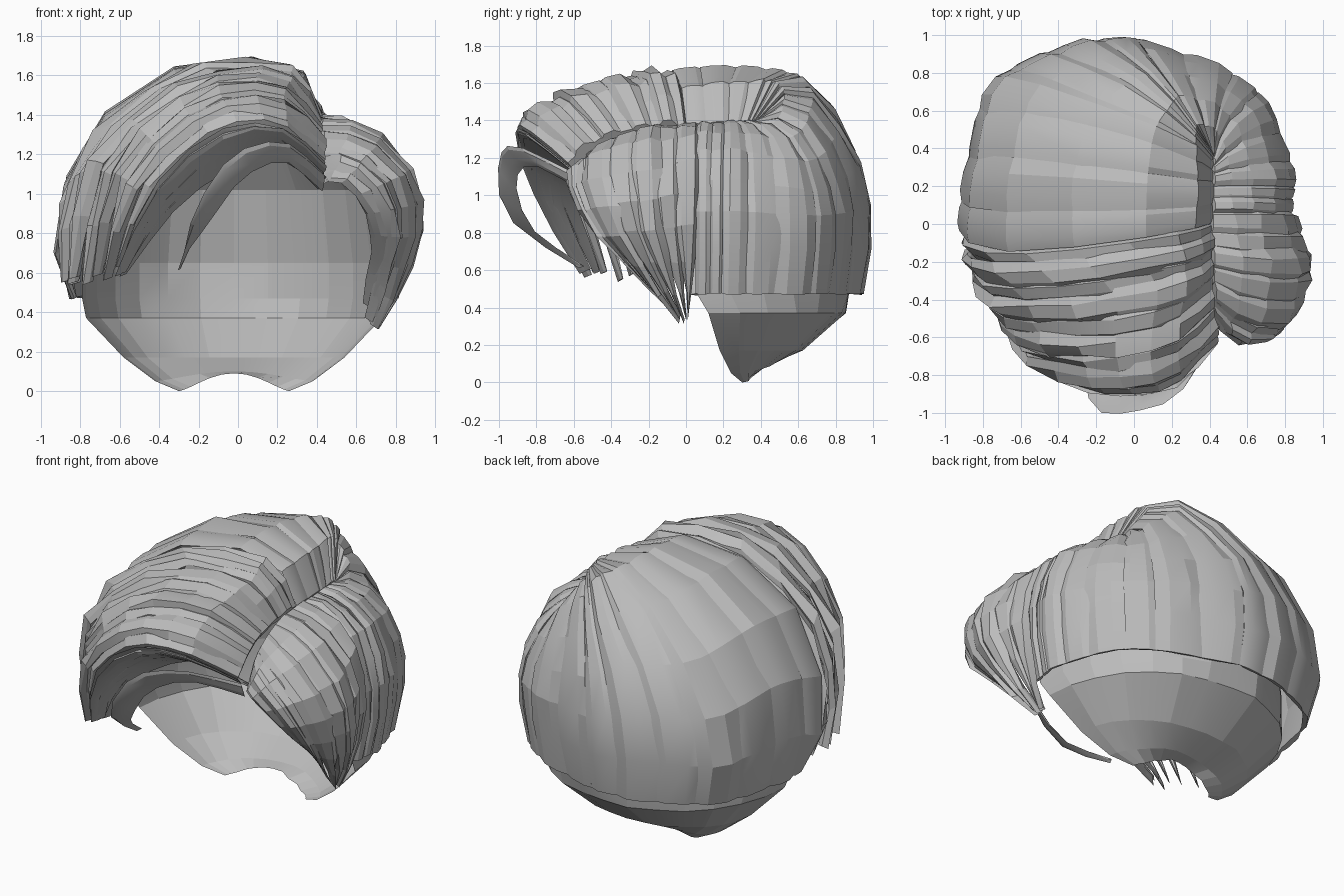
import bpy, bmesh, math, random
from mathutils import Vector

random.seed(4)
if "Cube" in bpy.data.objects:
    bpy.data.objects.remove(bpy.data.objects["Cube"])

grey = bpy.data.materials.new("hair grey")
grey.use_nodes = True
grey.diffuse_color = (0.5, 0.5, 0.5, 1)
grey.node_tree.nodes["Principled BSDF"].inputs["Base Color"].default_value = (0.5, 0.5, 0.5, 1)

HEAD = Vector((0, 0.05, 0.8))


def spline(points, t):
    """Smooth curve through the points, t from 0 to 1."""
    n = len(points) - 1
    x = min(max(t, 0), 1) * n
    i = min(int(x), n - 1)
    f = x - i
    b, c = points[i], points[i + 1]
    a = points[i - 1] if i else 2 * b - c
    d = points[i + 2] if i + 2 <= n else 2 * c - b
    return b + 0.5 * f * (c - a + f * (2 * a - 5 * b + 4 * c - d + f * (3 * (b - c) + d - a)))


def finish(bm, name, angle):
    bmesh.ops.remove_doubles(bm, verts=bm.verts, dist=0.0005)
    bmesh.ops.recalc_face_normals(bm, faces=bm.faces)
    mesh = bpy.data.meshes.new(name)
    bm.to_mesh(mesh)
    bm.free()
    mesh.materials.append(grey)
    obj = bpy.data.objects.new(name, mesh)
    bpy.context.collection.objects.link(obj)
    bpy.ops.object.select_all(action='DESELECT')
    obj.select_set(True)
    bpy.context.view_layer.objects.active = obj
    bpy.ops.object.shade_smooth_by_angle(angle=math.radians(angle))


def locks(name, guides, count, steps, taper, sink, overlap, rough, angle=20):
    """Overlapping locks that fill the surface swept through the guide curves."""
    guides = [[Vector(p) for p in g] for g in guides]
    bm = bmesh.new()
    for k in range(count):
        lift = rough * (k % 2) + random.uniform(-rough, 0)
        length = 1 - taper * random.uniform(0, 0.04)
        rings = []
        for j in range(steps + 1):
            u = j / steps
            width = 0.5 + overlap
            if taper:
                width *= min(1, (1 - u) * 3 + 0.05)
            across = [spline(g, u * length) for g in guides]
            ring = []
            # four points over the top, two underneath
            for s, drop in ((-1, 1), (-0.4, 0.1), (0.4, 0), (1, 1), (0.5, 1.6), (-0.5, 1.6)):
                p = spline(across, (k + 0.5 + s * width) / count)
                out = (p - HEAD).normalized()
                wobble = random.uniform(-rough, rough) * 0.8 if 0 < j < steps else 0
                ring.append(bm.verts.new(p + out * (lift + wobble - sink * drop)))
            rings.append(ring)
        for a, b in zip(rings, rings[1:]):
            for i in range(6):
                n = (i + 1) % 6
                bm.faces.new((a[i], a[n], b[n], b[i]))
        bm.faces.new(rings[0])
        bm.faces.new(rings[-1])
    finish(bm, name, angle)


# Guide curves, each from the parting to the tip
loop = [(.44, -.56, 1.02), (.24, -.84, 1.17), (.02, -.93, 1.08), (-.17, -.84, .82), (-.30, -.54, .63)]
loop_top = [(.44, -.6, 1.12), (.24, -.92, 1.27), (-.03, -1.02, 1.2), (-.24, -.97, .88), (-.32, -.58, .57)]
lining = [(.44, -.45, 1.04), (.22, -.62, 1.2), (-.05, -.66, 1.14), (-.36, -.6, .9), (-.62, -.48, .56)]
middle = [(.44, -.57, 1.1), (.22, -.82, 1.29), (-.08, -.85, 1.24), (-.4, -.76, .95), (-.63, -.53, .55)]
brow = [(.45, -.65, 1.17), (.22, -.87, 1.35), (-.1, -.92, 1.33), (-.45, -.83, 1.03), (-.64, -.56, .55)]
temple = [(.43, -.45, 1.32), (.2, -.64, 1.53), (-.2, -.72, 1.49), (-.59, -.66, 1.12), (-.72, -.47, .54)]
sweep = [(.42, -.2, 1.38), (.24, -.3, 1.62), (-.25, -.4, 1.59), (-.76, -.41, 1.17), (-.88, -.24, .48)]
ear = [(.42, 0, 1.39), (.26, -.04, 1.65), (-.25, -.12, 1.66), (-.74, -.15, 1.33), (-.95, -.06, .8), (-.85, .02, .46)]
side = [(.42, .2, 1.39), (.27, .2, 1.66), (-.25, .24, 1.66), (-.71, .27, 1.36), (-.9, .28, .9), (-.84, .27, .47)]
corner = [(.42, .32, 1.4), (.27, .43, 1.67), (-.15, .58, 1.6), (-.58, .71, 1.27), (-.77, .74, .85), (-.71, .7, .47)]
back_right = [(.42, .36, 1.4), (.28, .53, 1.65), (.05, .74, 1.52), (-.22, .89, 1.22), (-.37, .95, .85), (-.34, .91, .47)]
back = [(.42, .38, 1.4), (.3, .6, 1.59), (.16, .81, 1.39), (.04, .96, 1.12), (0, 1.01, .8), (0, .96, .47)]
back_left = [(.43, .36, 1.4), (.47, .52, 1.38), (.56, .66, 1.22), (.62, .72, 1.0), (.63, .74, .8), (.59, .71, .47)]
left = [(.43, .25, 1.4), (.55, .27, 1.37), (.72, .28, 1.27), (.82, .28, 1.05), (.85, .28, .8), (.8, .27, .47)]
left_edge = [(.43, .06, 1.39), (.56, .06, 1.38), (.73, .05, 1.27), (.82, .05, 1.05), (.84, .05, .8), (.78, .05, .47)]
over_ear = [(.42, .07, 1.39), (.62, .07, 1.35), (.81, .07, 1.16), (.85, .06, .85), (.79, .04, .52), (.70, .01, .29)]
cheek = [(.43, -.2, 1.37), (.67, -.24, 1.33), (.91, -.24, 1.08), (.94, -.21, .82), (.84, -.1, .53), (.69, 0, .28)]
left_brow = [(.43, -.42, 1.24), (.6, -.55, 1.22), (.8, -.56, 1.04), (.84, -.45, .8), (.77, -.25, .56), (.69, -.04, .33)]
left_inner = [(.43, -.52, 1.05), (.52, -.64, 1.08), (.65, -.63, .98), (.72, -.49, .8), (.71, -.28, .62), (.68, -.08, .42)]

# Smooth cap behind the parting
locks("crown_panels", [ear, side, corner, back_right, back], 7, 7, 0, 0.018, 0.1, 0.007)
locks("back_panels", [back, back_left, left, left_edge], 8, 7, 0, 0.018, 0.1, 0.01, 12)

# Long fringe swept to the right, in layers
locks("fringe_locks", [brow, temple, sweep, ear], 9, 9, 1, 0.04, 0.35, 0.024, 14)
locks("fringe_underside", [lining, middle, brow], 5, 8, 1, 0.03, 0.3, 0.015, 14)
locks("loose_forelock", [loop, loop_top], 1, 9, 0.4, 0.02, 0.1, 0.006)

# Shorter locks over the left temple
locks("left_locks", [left_inner, left_brow, cheek, over_ear], 8, 8, 1, 0.03, 0.3, 0.018, 14)

# Inner cap and tapered nape: height, half width, front y, back y, notch at the middle
rows = [(1.36, .3, .1, .4, 0), (1.25, .54, 0, .64, 0), (1.02, .72, .02, .82, 0),
        (.65, .77, .05, .9, 0), (.47, .77, .06, .89, 0), (.37, .75, .12, .87, 0),
        (.17, .56, .18, .64, 0), (.05, .4, .24, .47, .05), (0, .28, .3, .38, .09)]
bm = bmesh.new()
grid = []
segments = 14
for z, half, front, rear, notch in rows:
    ring = []
    for i in range(segments + 1):
        a = math.pi * i / segments
        depth = rear - front + random.uniform(-0.02, 0.01)
        ring.append(bm.verts.new((-0.02 + half * math.cos(a),
                                  front + depth * math.sin(a),
                                  z + notch * math.sin(a) ** 3)))
    grid.append(ring)
for a, b in zip(grid, grid[1:]):
    for i in range(segments):
        bm.faces.new((a[i], a[i + 1], b[i + 1], b[i]))
bm.faces.new(grid[0])
finish(bm, "inner_cap_and_nape", 10)
